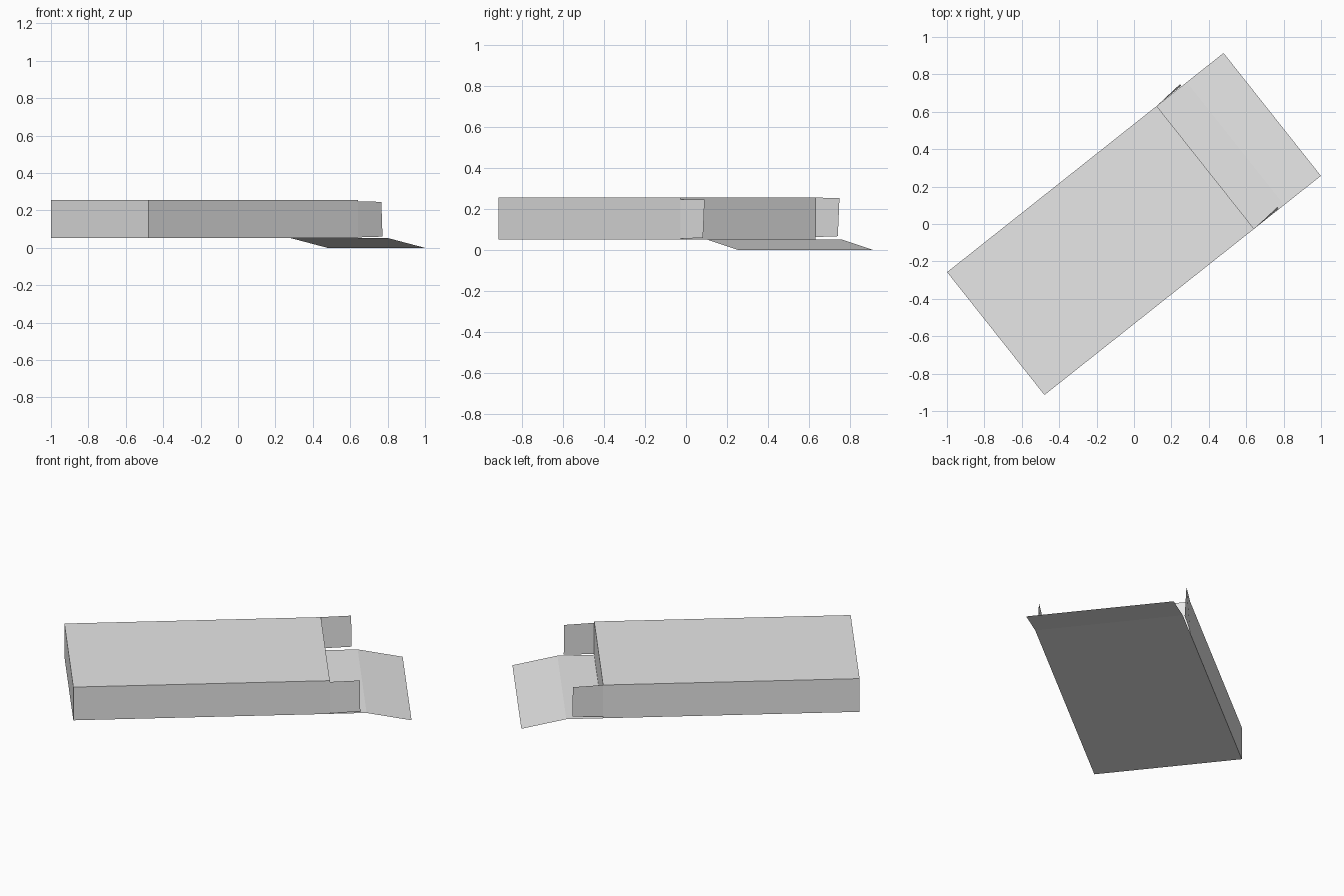
import bpy
import bmesh
from math import radians
from mathutils import Matrix

cube = bpy.data.objects.get("Cube")
if cube:
    bpy.data.objects.remove(cube, do_unlink=True)

grey = bpy.data.materials.new("light grey card")
grey.use_nodes = True
grey.diffuse_color = (0.8, 0.8, 0.8, 1)
grey.node_tree.nodes["Principled BSDF"].inputs["Base Color"].default_value = (0.8, 0.8, 0.8, 1)

TURN = Matrix.Rotation(radians(38.4), 4, "Z")   # carton lies diagonally
BACK, MOUTH, TIP = -0.943, 0.487, 0.943         # positions along the carton
HALF = 0.419                                    # half the carton width
FLOOR, TOP = 0.052, 0.256


def add_object(name, bm):
    bmesh.ops.transform(bm, matrix=TURN, verts=bm.verts)
    mesh = bpy.data.meshes.new(name)
    bm.to_mesh(mesh)
    bm.free()
    mesh.materials.append(grey)
    obj = bpy.data.objects.new(name, mesh)
    bpy.context.collection.objects.link(obj)


def add_sheet(name, start_edges):
    """Thin card made by joining successive two-point edges."""
    bm = bmesh.new()
    rows = [[bm.verts.new(p) for p in edge] for edge in start_edges]
    for a, b in zip(rows, rows[1:]):
        bm.faces.new((a[0], b[0], b[1], a[1]))
    add_object(name, bm)


# Carton body
bm = bmesh.new()
size = Matrix.Diagonal((MOUTH - BACK, 2 * HALF, TOP - FLOOR, 1))
place = Matrix.Translation(((MOUTH + BACK) / 2, 0, (TOP + FLOOR) / 2))
bmesh.ops.create_cube(bm, size=1, matrix=place @ size)
add_object("carton_body", bm)

# Bottom closing flap: flat strip, then a panel drooping to the ground
profile = [(MOUTH, FLOOR), (0.692, FLOOR), (TIP, 0)]
add_sheet("bottom_flap", [((u, -HALF, z), (u, HALF, z)) for u, z in profile])

# Side tabs, both leaning slightly the same way
for name, side, drop in (("front_tab", -1, 0), ("back_tab", 1, 0.008)):
    v = side * HALF
    add_sheet(name, [
        ((MOUTH, v, FLOOR + 0.004 + drop), (MOUTH, v, TOP - 0.008 + drop)),
        ((0.657, v + 0.004, FLOOR + 0.008 + drop), (0.657, v + 0.014, TOP - 0.01 + drop)),
    ])
